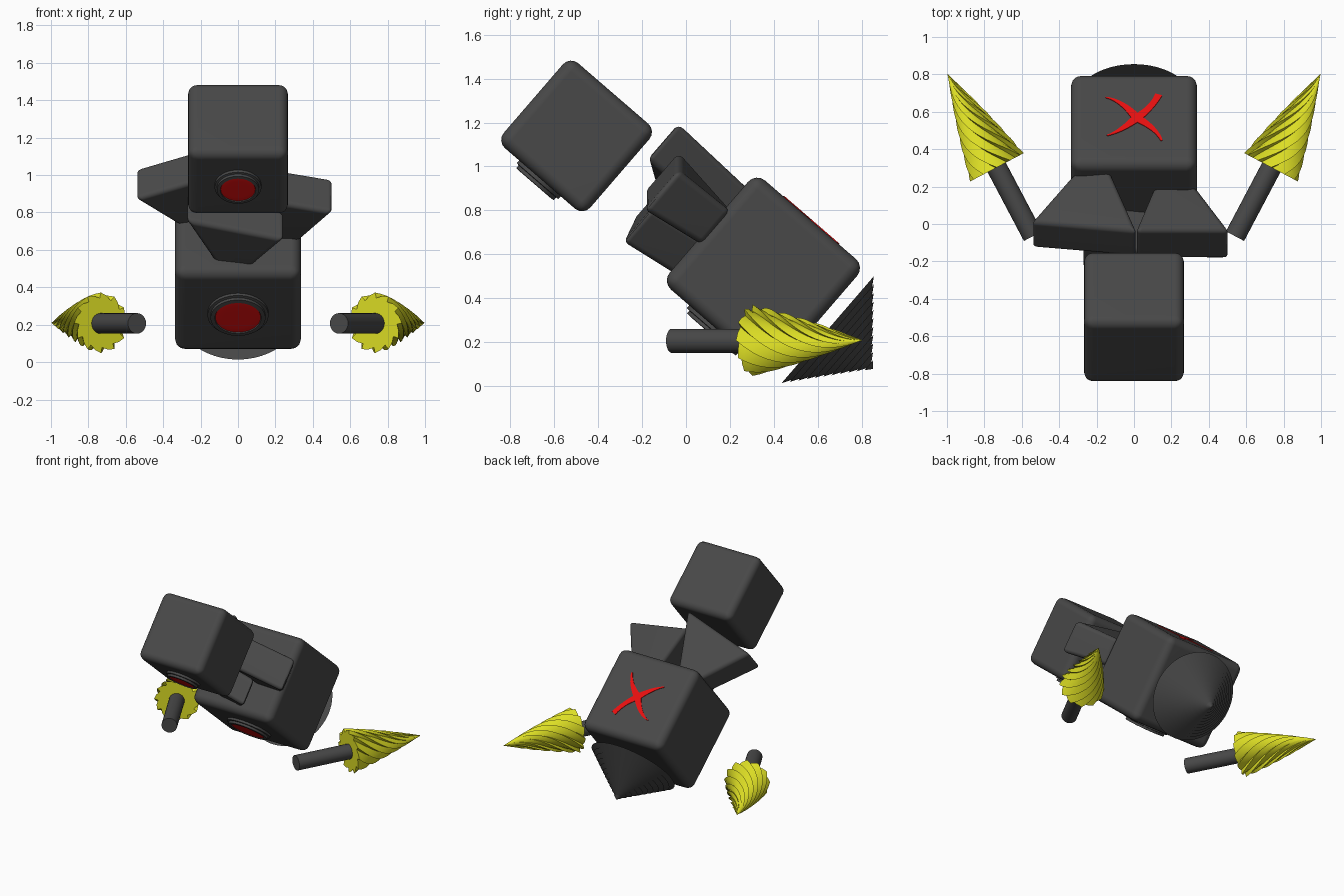
import bpy, bmesh, math
from mathutils import Matrix, Vector

if "Cube" in bpy.data.objects:
    bpy.data.objects.remove(bpy.data.objects["Cube"])

def material(name, rgb):
    m = bpy.data.materials.new(name)
    m.diffuse_color = (*rgb, 1)
    m.use_nodes = True
    m.node_tree.nodes["Principled BSDF"].inputs["Base Color"].default_value = m.diffuse_color
    return m

GREY = material("dark grey", (0.065, 0.065, 0.065))
RED = material("red", (0.8, 0.005, 0.005))
YELLOW = material("yellow", (0.72, 0.73, 0.018))

# Tilted body frame: local z points along the spine to the head, local y out of the back
FRAME = Matrix.Translation((0, 0.352, 0.51)) @ Matrix.Rotation(math.radians(49.2), 4, 'X')

def finish(name, bm, mat, matrix, smooth=None):
    bm.transform(matrix)
    bmesh.ops.recalc_face_normals(bm, faces=bm.faces)
    me = bpy.data.meshes.new(name)
    bm.to_mesh(me)
    bm.free()
    me.materials.append(mat)
    ob = bpy.data.objects.new(name, me)
    bpy.context.collection.objects.link(ob)
    if smooth:
        bpy.ops.object.select_all(action='DESELECT')
        ob.select_set(True)
        bpy.context.view_layer.objects.active = ob
        bpy.ops.object.shade_smooth_by_angle(angle=math.radians(smooth))
        mod = ob.modifiers.new("weighted", 'WEIGHTED_NORMAL')
        mod.keep_sharp = True
    return ob

def round_edges(bm, width):
    bmesh.ops.bevel(bm, geom=bm.edges[:], offset=width, segments=4,
                    profile=0.5, affect='EDGES', clamp_overlap=True)

def block(name, size, centre, bevel):
    bm = bmesh.new()
    bmesh.ops.create_cube(bm, size=1)
    bmesh.ops.scale(bm, vec=size, verts=bm.verts)
    round_edges(bm, bevel)
    return finish(name, bm, GREY, FRAME @ Matrix.Translation(centre), 35)

def wedge(name, wide, narrow, h_wide, h_narrow):
    """Rounded block, wide end towards the head; each end is a (left, right) pair of points."""
    bm = bmesh.new()
    bmesh.ops.create_cube(bm, size=2)
    for v in bm.verts:
        end, h = (wide, h_wide) if v.co.z > 0 else (narrow, h_narrow)
        p = Vector(end[0 if v.co.x < 0 else 1])
        v.co = p + Vector((0, h * v.co.y, 0))
    round_edges(bm, 0.028)
    return finish(name, bm, GREY, FRAME, 35)

def loft(bm, rings):
    """Skin a list of equal-length closed rings and cap both ends."""
    vs = [[bm.verts.new(p) for p in r] for r in rings]
    n = len(vs[0])
    for a, b in zip(vs, vs[1:]):
        for i in range(n):
            j = (i + 1) % n
            bm.faces.new((a[i], a[j], b[j], b[i]))
    bm.faces.new(vs[0][::-1])
    bm.faces.new(vs[-1])

def lathe(name, profile, mat, matrix, segs=48, smooth=30):
    bm = bmesh.new()
    angles = [2 * math.pi * i / segs for i in range(segs)]
    loft(bm, [[(r * math.cos(t), r * math.sin(t), z) for t in angles] for r, z in profile])
    return finish(name, bm, mat, matrix, smooth)

# Head and body blocks
block("head", (0.535, 0.51, 0.52), (0, -0.079, 1.054), 0.05)
block("body", (0.674, 0.655, 0.655), (0, 0, 0), 0.055)

# Neck wedges
wedge("neck_wedge_left", ((-0.55, 0.065, 0.60), (0.015, 0.16, 0.745)),
      ((-0.32, 0.13, 0.30), (-0.13, 0.15, 0.30)), 0.11, 0.10)
wedge("neck_wedge_right", ((0.01, 0.05, 0.655), (0.51, -0.015, 0.60)),
      ((0.11, 0.02, 0.30), (0.33, 0.02, 0.30)), 0.12, 0.10)
wedge("neck_wedge_lower", ((-0.28, -0.10, 0.61), (0.25, -0.21, 0.58)),
      ((-0.11, -0.14, 0.28), (0.06, -0.16, 0.28)), 0.10, 0.10)

# Eyes: stepped grey rim with a red lens on the front faces
TO_FRONT = Matrix.Rotation(math.radians(90), 4, 'X')
for part, y, z, r in (("head", -0.079 - 0.255, 1.054, 0.125), ("body", -0.3275, 0, 0.163)):
    m = FRAME @ Matrix.Translation((0, y, z)) @ TO_FRONT
    lathe(part + "_eye_rim", [(r, -0.02), (r, 0.016), (r * 0.9, 0.018), (r * 0.9, 0.034),
                              (r * 0.76, 0.036), (r * 0.74, 0.024)], GREY, m)
    lathe(part + "_eye_lens", [(r * 0.745, 0.022), (r * 0.74, 0.031), (r * 0.5, 0.033)], RED, m)

# Ridged cone under the body
steps, R, L = 11, 0.322, 0.272
profile = []
for i in range(steps):
    r0, r1 = R * (1 - i / steps), R * (1 - (i + 1) / steps)
    profile += [(r0, L * i / steps), (max(r1 - 0.012, 0.001), L * (i + 1) / steps)]
lathe("tail_cone", profile, GREY,
      FRAME @ Matrix.Translation((0, 0, -0.386)) @ Matrix.Rotation(math.pi, 4, 'X'), 64)

# Red curved cross on the back: four tapering arms (tip, bend, half width at tip and bend)
bm = bmesh.new()
ARMS = (((-0.152, 0.145), (-0.065, 0.125), 0.003, 0.012),
        ((0.132, 0.165), (0.10, 0.075), 0.020, 0.013),
        ((-0.145, -0.125), (-0.07, -0.095), 0.003, 0.012),
        ((0.148, -0.160), (0.12, -0.075), 0.006, 0.012))
for tip, bend, wt, wb in ARMS:
    tip, bend, mid = Vector(tip), Vector(bend), Vector((0.015, 0.0))
    rings = []
    for k in range(9):
        t = k / 8
        p = tip * (1 - t) ** 2 + bend * 2 * t * (1 - t) + mid * t * t
        d = ((bend - tip) * (1 - t) + (mid - bend) * t).normalized()
        w = wt * (1 - t) ** 2 + wb * 2 * t * (1 - t) + 0.026 * t * t
        side = Vector((-d.y, d.x)) * w
        a, b = p + side, p - side
        rings.append([(a.x, a.y, -0.003), (b.x, b.y, -0.003), (b.x, b.y, 0.004), (a.x, a.y, 0.004)])
    loft(bm, rings)
finish("back_mark", bm, RED,
       FRAME @ Matrix.Translation((0, 0.3275, 0)) @ Matrix.Rotation(math.radians(-90), 4, 'X'))

# Arms with fluted drills, mirrored left and right
AXIS = Vector((0.467, 0.884, 0))
TURN = AXIS.to_track_quat('Z', 'Y').to_matrix().to_4x4()
FLUTES, RINGS, LENGTH, RADIUS = 12, 22, 0.563, 0.162
SAW = ((0.0, 1.0), (0.1, 0.82), (0.55, 0.92))
for side, s in (("right", 1), ("left", -1)):
    mirror = Matrix.Scale(s, 4, (1, 0, 0))
    lathe(side + "_arm", [(0.055, 0), (0.055, 0.46)], GREY,
          mirror @ Matrix.Translation((0.54, -0.065, 0.207)) @ TURN, 24)
    bm = bmesh.new()
    rings = []
    for k in range(RINGS + 1):
        t = k / RINGS
        r = max(RADIUS * (1 - t) * (1 + 0.25 * t), 0.001)
        ring = []
        for f in range(FLUTES):
            for frac, depth in SAW:
                ang = 2 * math.pi * ((f + frac) / FLUTES + 0.5 * t)
                ring.append((r * depth * math.cos(ang), r * depth * math.sin(ang), t * LENGTH))
        rings.append(ring)
    loft(bm, rings)
    finish(side + "_drill", bm, YELLOW,
           mirror @ Matrix.Translation((0.733, 0.303, 0.21)) @ TURN, 30)
